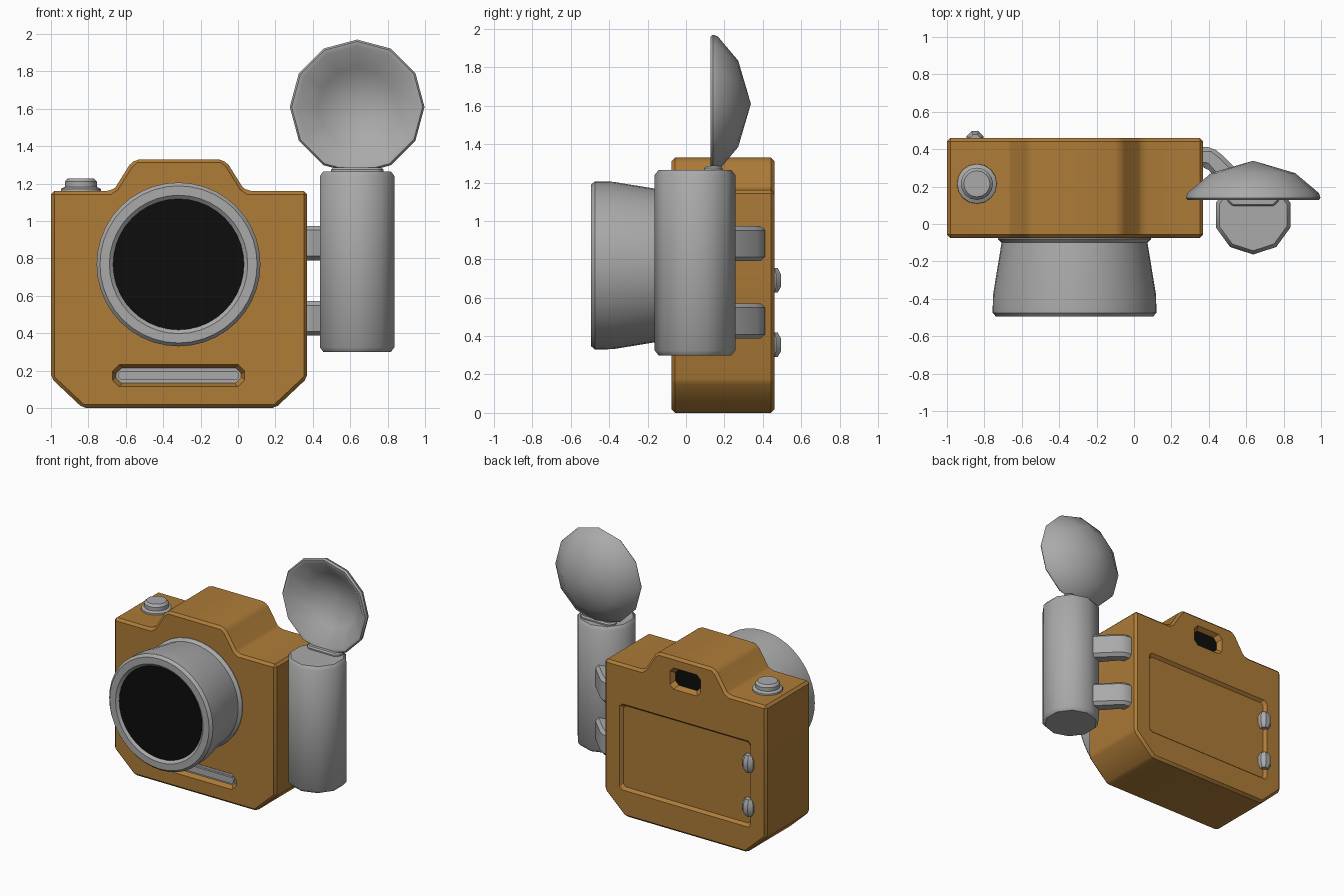
import bpy, bmesh, math
from mathutils import Vector

if "Cube" in bpy.data.objects:
    bpy.data.objects.remove(bpy.data.objects["Cube"])


def material(name, rgb):
    m = bpy.data.materials.new(name)
    m.diffuse_color = (*rgb, 1)
    m.use_nodes = True
    m.node_tree.nodes["Principled BSDF"].inputs["Base Color"].default_value = m.diffuse_color
    return m


GOLD = material("golden_brown", (0.42, 0.20, 0.039))
GREY = material("metal_grey", (0.40, 0.40, 0.40))
BLACK = material("lens_black", (0.004, 0.004, 0.004))


def finish(name, bm, mat, bevel=0.0, smooth=30):
    bmesh.ops.remove_doubles(bm, verts=bm.verts, dist=1e-5)
    bmesh.ops.recalc_face_normals(bm, faces=bm.faces)
    me = bpy.data.meshes.new(name)
    bm.to_mesh(me)
    bm.free()
    ob = bpy.data.objects.new(name, me)
    bpy.context.collection.objects.link(ob)
    me.materials.append(mat)
    bpy.ops.object.select_all(action='DESELECT')
    ob.select_set(True)
    bpy.context.view_layer.objects.active = ob
    if bevel:
        b = ob.modifiers.new("bevel", 'BEVEL')
        b.width, b.segments, b.limit_method = bevel, 1, 'ANGLE'
        b.angle_limit = math.radians(30)
        bpy.ops.object.modifier_apply(modifier=b.name)
    if smooth:
        bpy.ops.object.shade_smooth_by_angle(angle=math.radians(smooth))
    return ob


def prism(name, pts_a, a, b, mat, axis='y', pts_b=None, bevel=0.0, smooth=30):
    """Loft a polygon from a to b along an axis."""
    bm = bmesh.new()
    put = (lambda u, v, t: (u, t, v)) if axis == 'y' else (lambda u, v, t: (u, v, t))
    lo = [bm.verts.new(put(u, v, a)) for u, v in pts_a]
    hi = [bm.verts.new(put(u, v, b)) for u, v in (pts_b or pts_a)]
    bm.faces.new(lo)
    bm.faces.new(hi)
    n = len(lo)
    for i in range(n):
        j = (i + 1) % n
        bm.faces.new((lo[i], lo[j], hi[j], hi[i]))
    return finish(name, bm, mat, bevel, smooth)


def lathe(name, profile, centre, mat, sides, axis='y', start=0.0, smooth=35):
    """Revolve (radius, height) points; first and last radius are 0."""
    bm = bmesh.new()
    c = Vector(centre)
    rings = []
    for r, h in profile:
        ring = []
        for i in range(sides):
            t = start + 2 * math.pi * i / sides
            u, v = r * math.cos(t), r * math.sin(t)
            ring.append(bm.verts.new(c + Vector((u, h, v) if axis == 'y' else (u, v, h))))
        rings.append(ring)
    for p, q in zip(rings, rings[1:]):
        for i in range(sides):
            j = (i + 1) % sides
            bm.faces.new((p[i], p[j], q[j], q[i]))
    return finish(name, bm, mat, 0, smooth)


def rect(x0, x1, z0, z1, c, shrink=0.0):
    """Rectangle with cut corners."""
    x0, x1, z0, z1 = x0 + shrink, x1 - shrink, z0 + shrink, z1 - shrink
    return [(x0 + c, z0), (x1 - c, z0), (x1, z0 + c), (x1, z1 - c),
            (x1 - c, z1), (x0 + c, z1), (x0, z1 - c), (x0, z0 + c)]


def cut(ob, cutter):
    cutter.hide_render = True
    m = ob.modifiers.new("cut", 'BOOLEAN')
    m.operation, m.solver, m.object = 'DIFFERENCE', 'EXACT', cutter
    bpy.ops.object.select_all(action='DESELECT')
    ob.select_set(True)
    bpy.context.view_layer.objects.active = ob
    bpy.ops.object.modifier_apply(modifier=m.name)
    bpy.data.objects.remove(cutter)


CX = -0.315          # centre line of the body
FRONT, BACK = -0.075, 0.46

# Body: half outline mirrored about its centre line
half = [(0.515, 0.0), (0.685, 0.16), (0.685, 1.16), (0.37, 1.16), (0.34, 1.18),
        (0.265, 1.30), (0.23, 1.33)]
outline = [(CX + x, z) for x, z in half] + [(CX - x, z) for x, z in reversed(half)]
body = prism("camera_body", outline, FRONT, BACK, GOLD, bevel=0.018, smooth=0)

# Recesses: front slot, back door, viewfinder
slot = (-0.67, 0.035, 0.115, 0.232)
door = (-0.87, 0.24, 0.20, 0.86)
view = (-0.445, -0.185, 1.085, 1.25)
cut(body, prism("slot_cutter", rect(*slot, 0.035, -0.01), FRONT - 0.02, FRONT + 0.04, GOLD,
                pts_b=rect(*slot, 0.035, 0.018), smooth=0))
cut(body, prism("door_cutter", rect(*door, 0.02, -0.015), BACK + 0.02, BACK - 0.022, GOLD,
                pts_b=rect(*door, 0.02, 0.02), smooth=0))
cut(body, prism("viewfinder_cutter", rect(*view, 0.03, -0.01), BACK + 0.02, BACK - 0.04, GOLD,
                pts_b=rect(*view, 0.03, 0.025), smooth=0))
bpy.ops.object.shade_smooth_by_angle(angle=math.radians(30))

# Slot insert and viewfinder glass
prism("slot_insert", rect(*slot, 0.03, 0.018), FRONT + 0.045, FRONT + 0.032, GREY)
prism("slot_bar", rect(-0.64, 0.005, 0.15, 0.198, 0.015), FRONT + 0.04, FRONT + 0.015, GREY)
prism("viewfinder_glass", rect(*view, 0.03, 0.023), BACK - 0.042, BACK - 0.035, BLACK)

# Lens barrel and glass
LENS = (CX - 0.003, 0, 0.768)
lathe("lens_barrel", [(0, -0.06), (0.41, -0.06), (0.41, -0.08), (0.39, -0.1), (0.436, -0.38),
                      (0.438, -0.475), (0.42, -0.495), (0.37, -0.495), (0.347, -0.475),
                      (0, -0.475)], LENS, GREY, 40)
lathe("lens_glass", [(0, -0.473), (0.35, -0.473), (0.35, -0.48), (0, -0.48)], LENS, BLACK, 40)

# Shutter button
lathe("shutter_button", [(0, 1.15), (0.108, 1.15), (0.106, 1.172), (0.086, 1.182),
                         (0.086, 1.21), (0.07, 1.227), (0, 1.227)],
      (-0.84, 0.215, 0), GREY, 16, 'z')

# Door hinges
for i, z in enumerate((0.355, 0.69)):
    lathe(f"door_hinge_{i + 1}", [(0, -0.064), (0.03, -0.064), (0.05, -0.03), (0.05, 0.03),
                                  (0.03, 0.064), (0, 0.064)],
          (-0.85, 0.45, z), GREY, 8, 'z', math.pi / 8)

# Flash handle and the two arms holding it
HX = 0.637
lathe("flash_handle", [(0, 0.30), (0.19, 0.30), (0.21, 0.325), (0.21, 1.24), (0.19, 1.265),
                       (0, 1.265)], (HX, 0.047, 0), GREY, 10, 'z', -math.pi / 2, 40)
arm = [(0.34, 0.31), (0.385, 0.305), (0.52, 0.15), (0.62, 0.15), (0.60, 0.24),
       (0.47, 0.37), (0.42, 0.41), (0.34, 0.412)]
for i, z in enumerate((0.387, 0.79)):
    prism(f"flash_arm_{i + 1}", arm, z, z + 0.184, GREY, 'z', bevel=0.025)

# Flash reflector dish and its neck
lathe("flash_dish", [(0, 0.338), (0.225, 0.272), (0.352, 0.165), (0.36, 0.14), (0.35, 0.127),
                     (0.325, 0.13), (0.21, 0.235), (0, 0.30)],
      (HX, 0, 1.61), GREY, 12, 'y', 0, 40)
prism("flash_neck", rect(HX - 0.14, HX + 0.14, 0.095, 0.19, 0.03), 1.25, 1.285, GREY, 'z',
      bevel=0.01)
